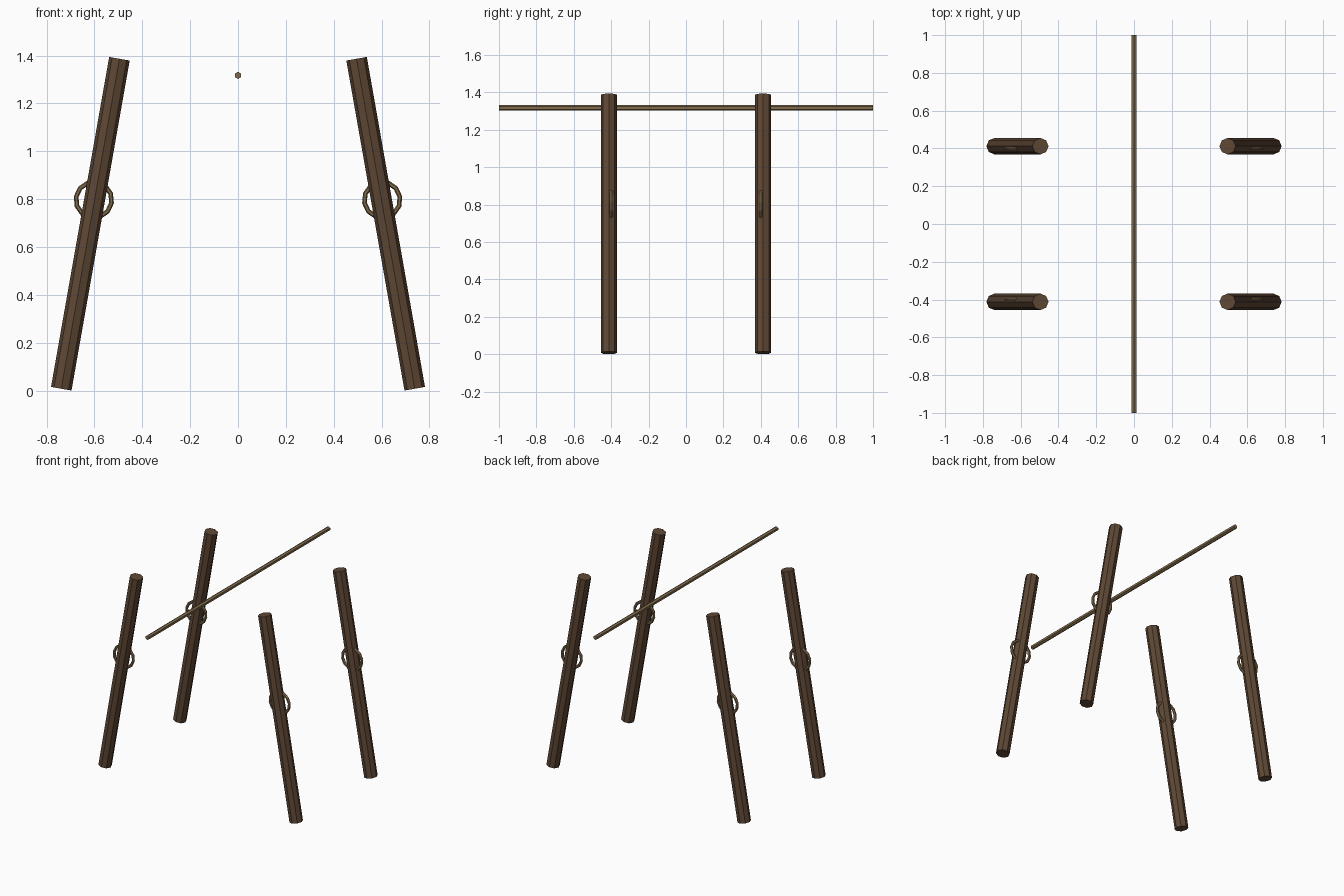
import bpy
import math

if "Cube" in bpy.data.objects:
    bpy.data.objects.remove(bpy.data.objects["Cube"])


def material(name, color):
    m = bpy.data.materials.new(name)
    m.diffuse_color = (*color, 1.0)
    m.use_nodes = True
    m.node_tree.nodes["Principled BSDF"].inputs["Base Color"].default_value = m.diffuse_color
    return m


dark_wood = material("dark wood", (0.112, 0.064, 0.035))
rope_tan = material("rope tan", (0.223, 0.150, 0.072))

TILT = math.radians(10)
POST_X, POST_Y, POST_Z = 0.617, 0.412, 0.697
RING_Z = 0.797


def finish(name, mat):
    obj = bpy.context.object
    obj.name = name
    obj.data.materials.append(mat)
    return obj


for side, sx in (("left", -1), ("right", 1)):
    for end, sy in (("front", -1), ("back", 1)):
        # Octagonal post leaning inward
        bpy.ops.mesh.primitive_cylinder_add(
            vertices=8, radius=0.0435, depth=1.4,
            location=(sx * POST_X, sy * POST_Y, POST_Z),
            rotation=(0, -sx * TILT, 0))
        finish(f"{end}_{side}_post", dark_wood)

        # Rope ring around the post's middle, slightly toward the centre
        ring_x = POST_X - (RING_Z - POST_Z) * math.tan(TILT) + 0.003
        bpy.ops.mesh.primitive_torus_add(
            major_radius=0.075, minor_radius=0.01,
            major_segments=12, minor_segments=6,
            location=(sx * ring_x, sy * 0.40, RING_Z),
            rotation=(math.pi / 2, -sx * TILT, 0))
        finish(f"{end}_{side}_ring", rope_tan)

# Long hexagonal pole running front to back
bpy.ops.mesh.primitive_cylinder_add(
    vertices=6, radius=0.015, depth=2.0,
    location=(0, 0, 1.317), rotation=(math.pi / 2, 0, 0))
finish("ridge_pole", rope_tan)
